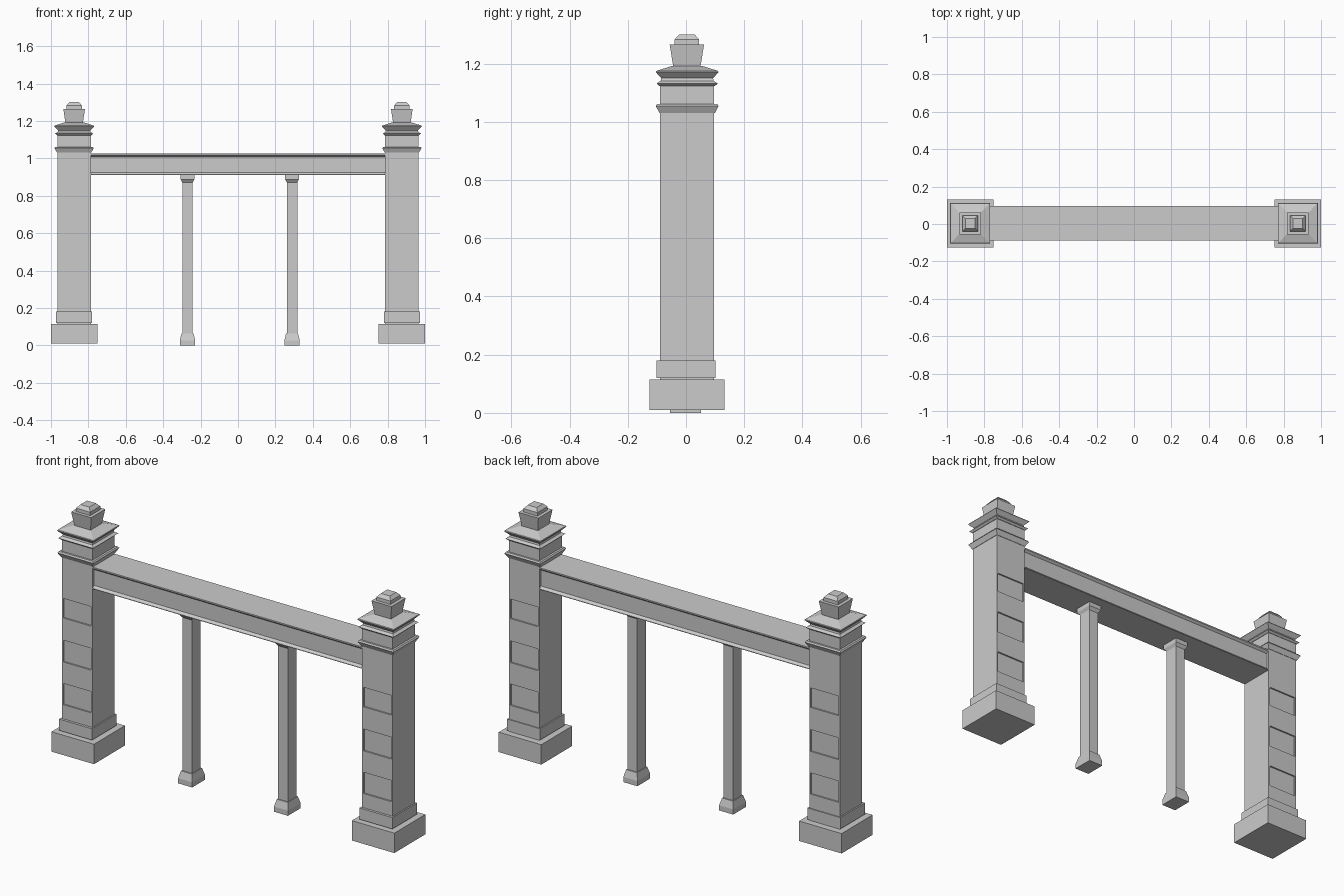
import bpy
import bmesh

if "Cube" in bpy.data.objects:
    bpy.data.objects.remove(bpy.data.objects["Cube"])

YC = 0.004  # depth centre of the shafts and beam


def stack(name, cx, cy, rings):
    """Rectangular loft through rings of (half_x, half_y, z)."""
    bm = bmesh.new()
    loops = []
    for hx, hy, z in rings:
        loops.append([bm.verts.new((cx + sx * hx, cy + sy * hy, z))
                      for sx, sy in ((-1, -1), (1, -1), (1, 1), (-1, 1))])
    for a, b in zip(loops, loops[1:]):
        for i in range(4):
            j = (i + 1) % 4
            bm.faces.new((a[i], a[j], b[j], b[i]))
    bm.faces.new(loops[0][::-1])
    bm.faces.new(loops[-1])
    return finish(name, bm)


def finish(name, bm):
    bmesh.ops.recalc_face_normals(bm, faces=bm.faces)
    me = bpy.data.meshes.new(name)
    bm.to_mesh(me)
    bm.free()
    ob = bpy.data.objects.new(name, me)
    bpy.context.collection.objects.link(ob)
    return ob


def box(name, cx, cy, hx, hy, z0, z1):
    return stack(name, cx, cy, [(hx, hy, z0), (hx, hy, z1)])


for side, cx in (("left", -0.876), ("right", 0.876)):
    # Stepped foot
    box(side + "_pillar_base", cx, 0.003, 0.124, 0.129, 0.01, 0.115)
    box(side + "_pillar_plinth", cx, 0.0, 0.096, 0.102, 0.12, 0.18)

    # Shaft with recessed panels front and back
    shaft = box(side + "_pillar_shaft", cx, YC, 0.089, 0.093, 0.115, 1.13)
    for face in (-1, 1):
        for n, (z0, z1) in enumerate(((0.255, 0.367), (0.48, 0.595), (0.712, 0.815))):
            cut = box(f"{side}_panel_cutter_{face}_{n}", cx, YC + face * 0.093,
                      0.081, 0.008, z0, z1)
            cut.hide_render = True
            cut.hide_viewport = True
            mod = shaft.modifiers.new("panel", 'BOOLEAN')
            mod.operation = 'DIFFERENCE'
            mod.solver = 'EXACT'
            mod.object = cut

    # Lower moulding
    stack(side + "_pillar_collar", cx, YC,
          [(0.091, 0.095, 1.03), (0.105, 0.108, 1.055), (0.100, 0.103, 1.062)])
    # Upper mouldings and sloped cap
    stack(side + "_pillar_cornice", cx, YC,
          [(0.091, 0.095, 1.123), (0.102, 0.105, 1.132), (0.088, 0.091, 1.141),
           (0.086, 0.089, 1.150), (0.107, 0.108, 1.171), (0.105, 0.106, 1.175),
           (0.052, 0.052, 1.192)])
    # Tapered finial
    stack(side + "_pillar_finial", cx, YC - 0.001,
          [(0.046, 0.046, 1.185), (0.058, 0.059, 1.265), (0.041, 0.042, 1.265),
           (0.041, 0.042, 1.283), (0.026, 0.027, 1.30)])

# Beam with flared top and bottom edges
half = [(0.092, 0.910), (0.092, 0.913), (0.080, 0.924),
        (0.080, 1.008), (0.092, 1.018), (0.092, 1.025)]
profile = half + [(-y, z) for y, z in reversed(half)]
bm = bmesh.new()
ends = [[bm.verts.new((x, y + YC, z)) for y, z in profile] for x in (-0.79, 0.79)]
for i in range(len(profile)):
    j = (i + 1) % len(profile)
    bm.faces.new((ends[0][i], ends[0][j], ends[1][j], ends[1][i]))
bm.faces.new(ends[0])
bm.faces.new(ends[1])
finish("crossbeam", bm)

# Slender inner posts
for side, cx in (("left", -0.27), ("right", 0.289)):
    stack(side + "_post", cx, -0.002,
          [(0.041, 0.053, 0.0), (0.041, 0.053, 0.027), (0.032, 0.042, 0.064),
           (0.028, 0.036, 0.064), (0.028, 0.036, 0.872), (0.037, 0.048, 0.888),
           (0.037, 0.048, 0.912)])
